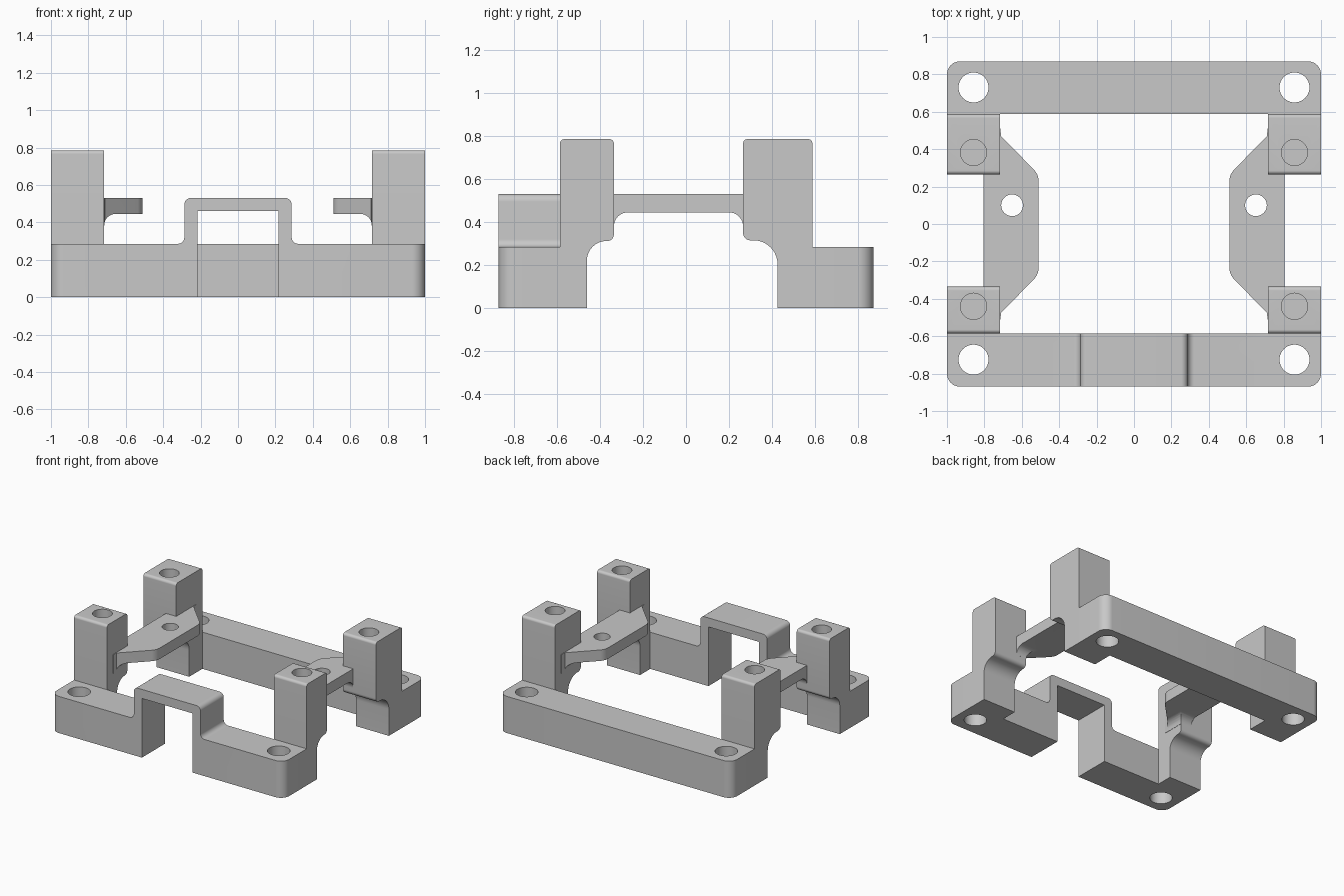
import bpy, bmesh, math
from mathutils import Vector

if "Cube" in bpy.data.objects:
    bpy.data.objects.remove(bpy.data.objects["Cube"], do_unlink=True)

colour = (0.58, 0.58, 0.58, 1)
grey = bpy.data.materials.new("plain grey")
grey.use_nodes = True
grey.diffuse_color = colour
grey.node_tree.nodes["Principled BSDF"].inputs["Base Color"].default_value = colour
parts = []


def rounded(corners, steps=8):
    """Outline from (u, v) or (u, v, radius) corners, with arcs at the radii."""
    out = []
    for i, c in enumerate(corners):
        p = Vector(c[:2])
        if len(c) == 2:
            out.append(p)
            continue
        to_prev = (Vector(corners[i - 1][:2]) - p).normalized()
        to_next = (Vector(corners[(i + 1) % len(corners)][:2]) - p).normalized()
        half = to_prev.angle(to_next) / 2
        reach = c[2] / math.tan(half)
        centre = p + (to_prev + to_next).normalized() * c[2] / math.sin(half)
        start, end = p + to_prev * reach - centre, p + to_next * reach - centre
        for k in range(steps + 1):
            out.append(centre + start.lerp(end, k / steps).normalized() * c[2])
    return out


def prism(name, corners, axis, low, high, side=1):
    """Extrude an outline along an axis; side=-1 mirrors it across x."""
    place = {"X": lambda u, v: (low, u, v),
             "Y": lambda u, v: (u, low, v),
             "Z": lambda u, v: (u, v, low)}[axis]
    step = Vector([(high - low) * (axis == a) for a in "XYZ"])
    bm = bmesh.new()
    face = bm.faces.new([bm.verts.new(place(*p)) for p in rounded(corners)])
    top = bmesh.ops.extrude_face_region(bm, geom=[face])["geom"]
    bmesh.ops.translate(bm, vec=step, verts=[g for g in top if isinstance(g, bmesh.types.BMVert)])
    bmesh.ops.scale(bm, vec=(side, 1, 1), verts=bm.verts)
    bmesh.ops.recalc_face_normals(bm, faces=bm.faces)
    mesh = bpy.data.meshes.new(name)
    bm.to_mesh(mesh)
    bm.free()
    mesh.materials.append(grey)
    obj = bpy.data.objects.new(name, mesh)
    bpy.context.collection.objects.link(obj)
    return obj


def cylinder(x, y, radius, low, high):
    turn = [2 * math.pi * k / 40 for k in range(40)]
    return prism("hole_cutter", [(x + radius * math.cos(a), y + radius * math.sin(a)) for a in turn],
                 "Z", low, high)


def combine(obj, tool, operation="DIFFERENCE"):
    mod = obj.modifiers.new("cut", "BOOLEAN")
    mod.operation, mod.solver, mod.object = operation, "EXACT", tool
    bpy.context.view_layer.objects.active = obj
    bpy.ops.object.modifier_apply(modifier=mod.name)
    bpy.data.objects.remove(tool, do_unlink=True)


# Back bar with rounded outer corners
back_bar = prism("back_bar", [(-1, 0.587), (1, 0.587), (1, 0.87, 0.07), (-1, 0.87, 0.07)],
                 "Z", 0, 0.285)

# Front bar: arched profile trimmed to a rounded plan
arch = [(-1.1, 0), (-0.217, 0), (-0.217, 0.46), (0.217, 0.46), (0.217, 0), (1.1, 0),
        (1.1, 0.285), (0.287, 0.285, 0.035), (0.287, 0.53, 0.035),
        (-0.287, 0.53, 0.035), (-0.287, 0.285, 0.035), (-1.1, 0.285)]
front_bar = prism("front_bar", arch, "Y", -0.95, -0.585)
plan = prism("plan_cutter", [(-1, -0.5), (1, -0.5), (1, -0.87, 0.07), (-1, -0.87, 0.07)],
             "Z", -0.1, 0.7)
combine(front_bar, plan, "INTERSECT")

# Mounting holes through both bars
for bar, y in ((front_bar, -0.725), (back_bar, 0.73)):
    for x in (-0.858, 0.858):
        combine(bar, cylinder(x, y, 0.08, -0.1, 0.4))
    parts.append(bar)

# Post profiles: foot, hollow curve, overhanging post
front_profile = [(-0.585, 0), (-0.46, 0), (-0.46, 0.312, 0.09), (-0.335, 0.312, 0.03),
                 (-0.335, 0.785, 0.02), (-0.585, 0.785, 0.02)]
back_profile = [(0.587, 0), (0.425, 0), (0.425, 0.315, 0.11), (0.265, 0.315, 0.035),
                (0.265, 0.785, 0.02), (0.587, 0.785, 0.02)]

# Arm plan, with its ends buried in the posts
arm_plan = [(0.805, -0.36), (0.805, 0.29), (0.75, 0.29), (0.75, 0.51), (0.714, 0.51),
            (0.711, 0.47), (0.51, 0.265, 0.09), (0.51, -0.27, 0.09), (0.711, -0.475),
            (0.714, -0.51), (0.75, -0.51), (0.75, -0.36)]
# Hollows under the arm that leave a fillet against the posts
hollow_between = [(-0.335, 0.2), (0.265, 0.2), (0.265, 0.445, 0.065), (-0.335, 0.445, 0.065)]
hollow_inside = [(0.4, 0.2), (0.715, 0.2), (0.715, 0.445, 0.06), (0.4, 0.445)]

for side, word in ((1, "left"), (-1, "right")):
    for end, profile, y in (("front", front_profile, -0.44), ("back", back_profile, 0.382)):
        post = prism(f"{word}_{end}_post", profile, "X", 0.717, 1, side)
        combine(post, cylinder(side * 0.858, y, 0.07, 0.48, 0.9))
        parts.append(post)
    arm = prism(f"{word}_arm", arm_plan, "Z", 0.382, 0.53, side)
    combine(arm, prism("hollow_cutter", hollow_between, "X", 0.4, 0.95, side))
    combine(arm, prism("hollow_cutter", hollow_inside, "Y", -0.7, 0.7, side))
    combine(arm, cylinder(side * 0.652, 0.1, 0.058, 0.3, 0.7))
    parts.append(arm)

# Smooth the arcs and holes, keep the flat faces crisp
bpy.ops.object.select_all(action="DESELECT")
for part in parts:
    part.select_set(True)
bpy.context.view_layer.objects.active = parts[0]
bpy.ops.object.shade_smooth_by_angle(angle=math.radians(30))
